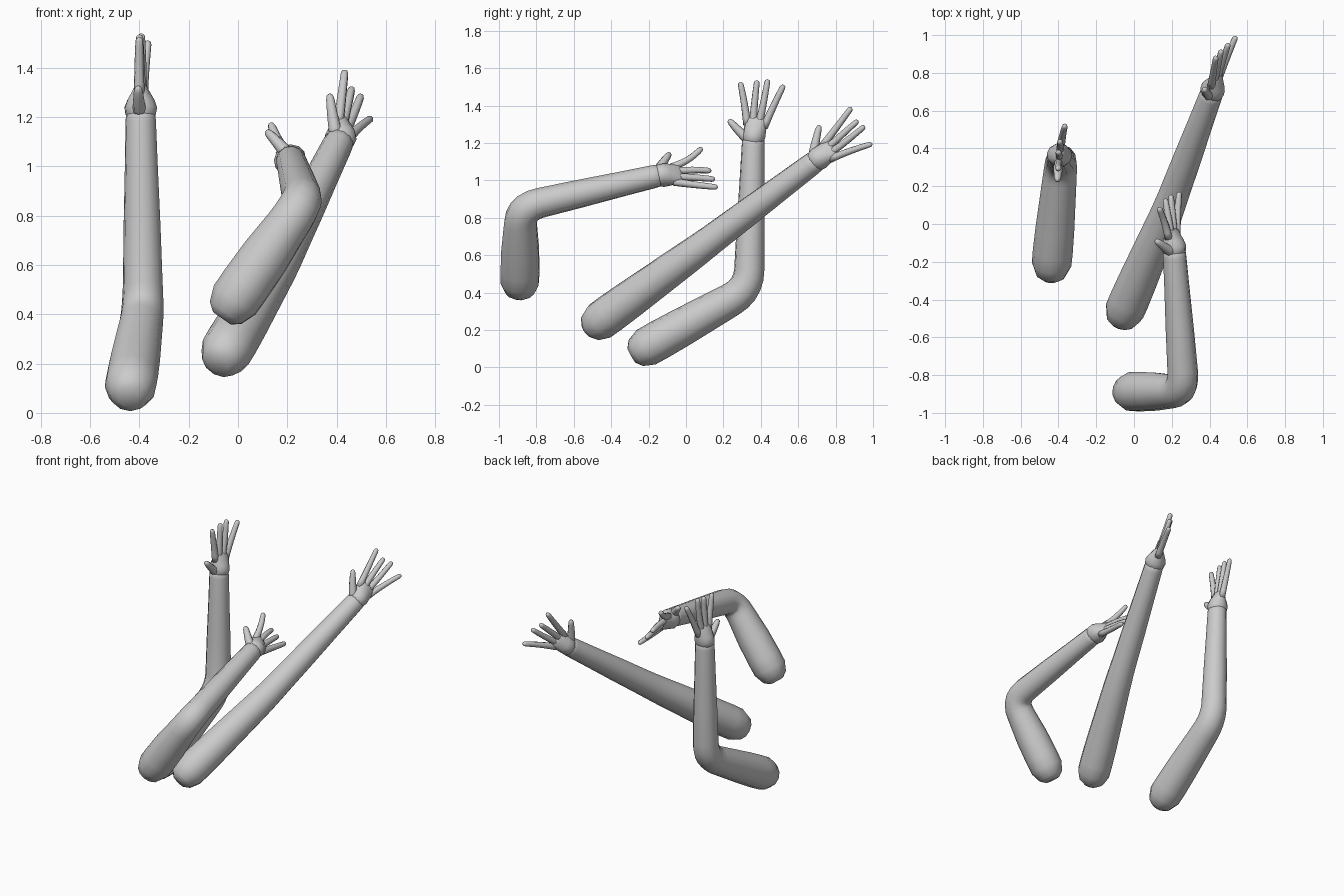
import bpy, bmesh
from math import cos, sin, pi
from mathutils import Vector as V

if "Cube" in bpy.data.objects:
    bpy.data.objects.remove(bpy.data.objects["Cube"])


def loft(name, pts, radii, side, sides=12):
    """Closed tube through pts; radii are (along side, across side)."""
    bm = bmesh.new()
    rings = []
    for i, p in enumerate(pts):
        t = (pts[min(i + 1, len(pts) - 1)] - pts[max(i - 1, 0)]).normalized()
        a = (side - t * side.dot(t)).normalized()
        b = t.cross(a)
        ra, rb = radii[i]
        rings.append([bm.verts.new(p + a * ra * cos(2 * pi * k / sides) + b * rb * sin(2 * pi * k / sides))
                      for k in range(sides)])
    for r, s in zip(rings, rings[1:]):
        for k in range(sides):
            j = (k + 1) % sides
            bm.faces.new((r[k], r[j], s[j], s[k]))
    bm.faces.new(rings[0][::-1])
    bm.faces.new(rings[-1])
    bmesh.ops.recalc_face_normals(bm, faces=bm.faces)
    me = bpy.data.meshes.new(name)
    bm.to_mesh(me)
    bm.free()
    for f in me.polygons:
        f.use_smooth = True
    ob = bpy.data.objects.new(name, me)
    bpy.context.collection.objects.link(ob)
    return ob


def arm(name, S, E, W):
    """Upper arm and forearm with a blunt shoulder end and a bent elbow."""
    u, w = (E - S).normalized(), (W - E).normalized()
    n = u.cross(w).normalized()
    pts, rad = [], []
    for d, r in ((-.105, .045), (-.078, .08), (-.015, .105), (.06, .106), (.2, .103)):
        pts.append(S + u * d)
        rad.append(r)
    # rounded elbow
    A, B = E - u * .11, E + w * .11
    for k in range(6):
        t = k / 5
        pts.append(A * (1 - t) ** 2 + E * 2 * t * (1 - t) + B * t * t)
        rad.append(.09 - .009 * t)
    # forearm taper to the wrist
    for t, r in ((.35, .075), (.7, .067), (.96, .062), (1.0, .06), (1.03, .045)):
        pts.append(B.lerp(W, t))
        rad.append(r)
    loft(name, pts, [(r, r) for r in rad], n)


def finger(name, a, mid, b, r0, r1, side):
    """Slightly curved digit with a round tip."""
    pts, rad = [], []
    for k in range(7):
        t = k / 6
        pts.append(a * (1 - t) ** 2 + mid * 2 * t * (1 - t) + b * t * t)
        rad.append(r0 + (r1 - r0) * t)
    d = (b - mid).normalized()
    pts[-1] = b - d * r1
    pts += [b - d * r1 * .35, b]
    rad += [r1 * .78, r1 * .2]
    loft(name, pts, [(r, r) for r in rad], side, 8)


def hand(name, W, tips, thumb):
    d = (sum(tips, V()) / 4 - W).normalized()
    s = tips[3] - tips[0]
    s = (s - d * s.dot(d)).normalized()
    n = s.cross(d)
    # palm: thick heel flattening toward the knuckles
    prof = ((-.02, .045, .045), (.0, .057, .062), (.03, .061, .067), (.06, .06, .056),
            (.09, .06, .038), (.115, .058, .024), (.13, .045, .012))
    loft(name + "_palm", [W + d * h for h, _, _ in prof], [(a, b) for _, a, b in prof], s)
    for i, tip in enumerate(tips):
        k = W + d * .08 + s * (i - 1.5) * .03
        kn = k + d * .11 + s * (i - 1.5) * .02
        finger(f"{name}_finger_{i + 1}", k, kn, tip, .022, .0155, n)
    base = W + d * .005 - s * .03
    finger(name + "_thumb", base, base.lerp(thumb, .5) - s * .01, thumb, .029, .016, n)


# each arm: shoulder, elbow, wrist, four fingertips, thumb tip
arms = {
    "upright": [(-.435, -.2, .115), (-.385, .335, .415), (-.395, .36, 1.21),
                (-.40, .29, 1.525), (-.40, .38, 1.535), (-.393, .437, 1.54), (-.365, .523, 1.51),
                (-.405, .228, 1.325)],
    "straight": [(-.045, -.45, .255), (.175, .06, .625), (.41, .69, 1.10),
                 (.434, .885, 1.39), (.462, .92, 1.32), (.50, .955, 1.29), (.54, .995, 1.195),
                 (.372, .715, 1.295)],
    "bent": [(-.005, -.888, .47), (.265, -.885, .855), (.214, -.15, 1.025),
             (.132, .085, 1.175), (.165, .135, 1.05), (.195, .155, 1.005), (.24, .17, .963),
             (.115, -.085, 1.145)],
}
for key, data in arms.items():
    p = [V(c) for c in data]
    arm(key + "_arm", *p[:3])
    hand(key + "_hand", p[2], p[3:7], p[7])
